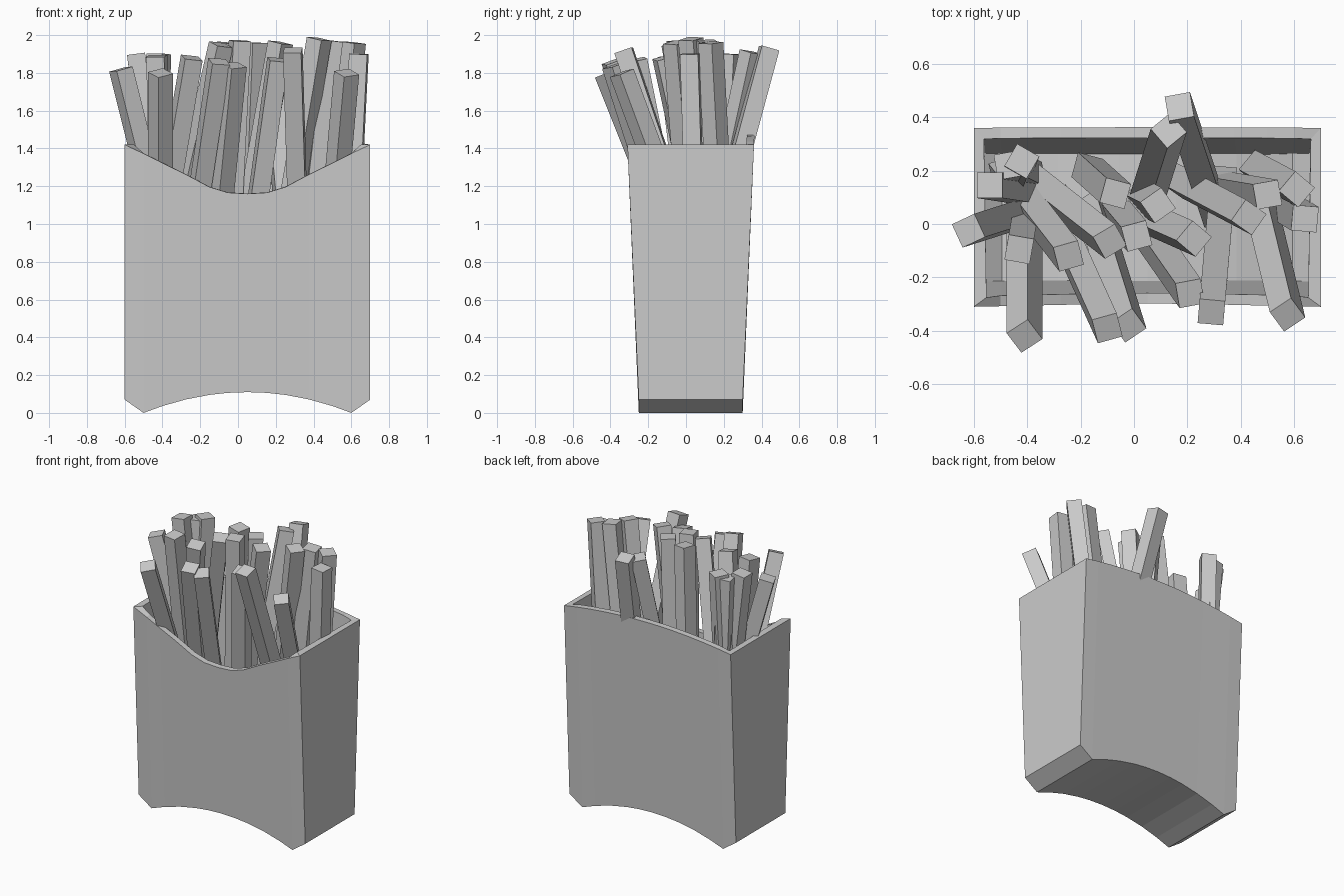
import bpy, bmesh
from math import radians
from mathutils import Vector, Matrix

if "Cube" in bpy.data.objects:
    bpy.data.objects.remove(bpy.data.objects["Cube"])


def make_object(name, bm):
    bmesh.ops.recalc_face_normals(bm, faces=bm.faces)
    mesh = bpy.data.meshes.new(name)
    bm.to_mesh(mesh)
    bm.free()
    obj = bpy.data.objects.new(name, mesh)
    bpy.context.collection.objects.link(obj)
    return obj


# Carton: half profile (u = 0 centre, 1 side; front rim height), mirrored
CX, HALF_W = 0.05, 0.65
half = [(0, 1.16), (0.16, 1.166), (0.31, 1.196), (0.5, 1.262),
        (0.69, 1.322), (0.846, 1.373), (1, 1.42)]
profile = [(-u, z) for u, z in half[:0:-1]] + half


def bottom_z(u):
    u = abs(u)
    return 0.07 if u == 1 else 0.11 * (1 - (u / 0.846) ** 2)


def flare(z):
    return 0.06 * max(0, z - 0.07) / 1.35


bm = bmesh.new()
columns = []
for u, front_z in profile:
    x, low = CX + HALF_W * u, bottom_z(u)
    back_z = 1.42 + 0.055 * (1 - u * u)
    columns.append([bm.verts.new(p) for p in (
        (x, -0.25 - flare(front_z), front_z), (x, -0.25 - flare(low), low),
        (x, 0.30 + flare(low), low), (x, 0.30 + flare(back_z), back_z))])
for a, b in zip(columns, columns[1:]):
    for i in range(3):
        bm.faces.new((a[i], a[i + 1], b[i + 1], b[i]))
for side in (columns[0], columns[-1]):
    bm.faces.new(side)
carton = make_object("carton", bm)
wall = carton.modifiers.new("wall", 'SOLIDIFY')
wall.thickness = 0.04
wall.offset = -1
wall.use_even_offset = True


# Fries: square sticks running from a top point down into the carton
def fry(name, x, y, z, slope_x, slope_y, twist, size=0.096, base_z=0.45):
    top = Vector((x, y, z))
    drop = z - base_z
    base = Vector((min(max(x - slope_x * drop, -0.49), 0.59),
                   min(max(y - slope_y * drop, -0.17), 0.21), base_z))
    axis = top - base
    rot = Vector((0, 0, 1)).rotation_difference(axis).to_matrix().to_4x4()
    bm = bmesh.new()
    bmesh.ops.create_cube(bm, size=1, matrix=(
        Matrix.Translation((top + base) / 2) @ rot
        @ Matrix.Rotation(radians(twist), 4, 'Z')
        @ Matrix.Diagonal((size, size, axis.length, 1))))
    make_object(name, bm)


# top x, y, z, slope in x, slope in y, twist in degrees
front_fries = [
    (-0.41, -0.42, 1.80, 0.00, -0.40, 35),
    (-0.02, -0.38, 1.84, 0.10, -0.32, 35),
    (-0.10, -0.39, 1.86, 0.15, -0.33, 15),
    (0.29, -0.33, 1.92, -0.03, -0.34, -5),
    (0.575, -0.34, 1.80, 0.09, -0.37, 35),
    (0.21, -0.26, 1.87, 0.14, -0.20, 10),
]
middle_fries = [
    (-0.62, -0.025, 1.82, 0.25, 0.0, 25),
    (-0.54, 0.145, 1.90, -0.13, 0.02, 0),
    (-0.43, -0.095, 1.89, -0.02, -0.12, -10),
    (-0.245, -0.12, 1.88, 0.17, -0.22, 15),
    (-0.09, -0.065, 1.95, 0.23, -0.18, 30),
    (0.01, -0.045, 1.97, 0.05, -0.06, 15),
    (0.09, 0.07, 1.96, 0.04, -0.02, 35),
    (0.225, -0.055, 1.96, 0.18, -0.08, 50),
    (0.43, 0.025, 1.98, 0.17, -0.09, 55),
    (0.50, 0.11, 1.97, 0.12, -0.02, 10),
    (0.61, 0.13, 1.96, 0.10, -0.06, 50),
    (0.64, 0.02, 1.90, 0.05, -0.03, -5),
]
middle_fries[0] = (-0.62, -0.025, 1.82, -0.25, -0.08, 25)
back_fries = [
    (-0.42, 0.235, 1.90, 0.02, 0.05, -30),
    (-0.47, 0.22, 1.88, -0.06, 0.03, 10),
    (-0.07, 0.115, 1.96, 0.07, -0.08, -15),
    (0.17, 0.44, 1.93, -0.09, 0.27, 10),
    (0.13, 0.35, 1.91, 0.07, 0.22, 40),
]
for row, fries in (("front", front_fries), ("middle", middle_fries), ("back", back_fries)):
    for i, spec in enumerate(fries, 1):
        fry(f"{row}_fry_{i}", *spec)
